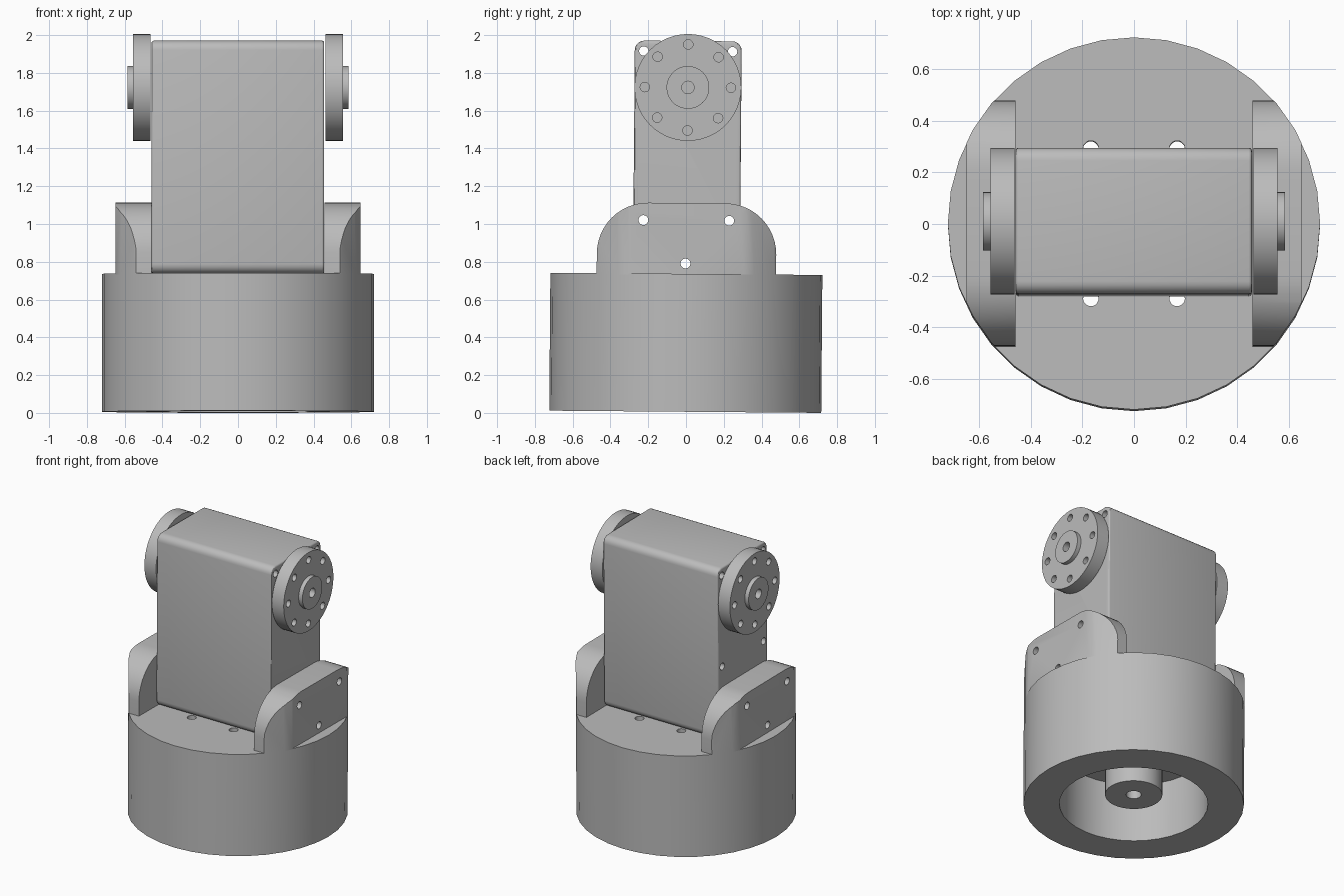
import bpy, bmesh, math
from mathutils import Matrix, Vector

if "Cube" in bpy.data.objects:
    bpy.data.objects.remove(bpy.data.objects["Cube"], do_unlink=True)

GREY = (0.5, 0.5, 0.5, 1)
mat = bpy.data.materials.new("plain grey")
mat.use_nodes = True
mat.diffuse_color = GREY
mat.node_tree.nodes["Principled BSDF"].inputs["Base Color"].default_value = GREY

parts = []
BASE_R, BASE_H = 0.72, 0.73
AXLE_Z = 1.717


def finish(bm, name):
    """Turn a bmesh into a named object."""
    bmesh.ops.recalc_face_normals(bm, faces=bm.faces)
    mesh = bpy.data.meshes.new(name)
    bm.to_mesh(mesh)
    bm.free()
    mesh.materials.append(mat)
    obj = bpy.data.objects.new(name, mesh)
    bpy.context.collection.objects.link(obj)
    return obj


def lathe(name, profile, steps=36):
    """Revolve (radius, height) points around z."""
    bm = bmesh.new()
    verts = [bm.verts.new((r, 0, z)) for r, z in profile]
    edges = [bm.edges.new(pair) for pair in zip(verts, verts[1:])]
    bmesh.ops.spin(bm, geom=verts + edges, axis=(0, 0, 1), cent=(0, 0, 0),
                   angle=math.tau, steps=steps)
    bmesh.ops.remove_doubles(bm, verts=bm.verts, dist=1e-4)
    return finish(bm, name)


def rounded_slab(name, outline, x0, x1, bevel=0):
    """Extrude a (y, z) outline from x0 to x1, softening both end rims."""
    bm = bmesh.new()
    face = bm.faces.new([bm.verts.new((x0, y, z)) for y, z in outline])
    ext = bmesh.ops.extrude_face_region(bm, geom=[face])["geom"]
    moved = [v for v in ext if isinstance(v, bmesh.types.BMVert)]
    bmesh.ops.translate(bm, verts=moved, vec=(x1 - x0, 0, 0))
    if not any(len(f.verts) == len(outline) and f is face for f in bm.faces):
        bm.faces.new([v for v in bm.verts if v not in moved])
    if bevel:
        rims = [e for e in bm.edges if abs(e.verts[0].co.x - e.verts[1].co.x) < 1e-5]
        bmesh.ops.bevel(bm, geom=rims, offset=bevel, segments=3, profile=0.5, affect='EDGES')
    return finish(bm, name)


def arc(cy, cz, r, start, end, steps):
    angles = [math.radians(start + (end - start) * i / steps) for i in range(steps + 1)]
    return [(cy + r * math.cos(a), cz + r * math.sin(a)) for a in angles]


def rod(bm, centre, radius, length, axis="X", segments=20):
    """Add a cylinder along x or z to a bmesh."""
    turn = Matrix.Rotation(math.pi / 2, 4, 'Y') if axis == "X" else Matrix()
    bmesh.ops.create_cone(bm, cap_ends=True, segments=segments, radius1=radius, radius2=radius,
                          depth=length, matrix=Matrix.Translation(centre) @ turn)


def rods(name, specs, axis="X", segments=20):
    bm = bmesh.new()
    for centre, radius, length in specs:
        rod(bm, centre, radius, length, axis, segments)
    return finish(bm, name)


def boolean(obj, cutter, operation='DIFFERENCE'):
    """Apply a boolean and throw the cutter away."""
    cutter.hide_render = True
    mod = obj.modifiers.new("cut", 'BOOLEAN')
    mod.operation, mod.object, mod.solver = operation, cutter, 'EXACT'
    graph = bpy.context.evaluated_depsgraph_get()
    graph.update()
    mesh = bpy.data.meshes.new_from_object(obj.evaluated_get(graph))
    obj.modifiers.clear()
    obj.data = mesh
    bpy.data.objects.remove(cutter, do_unlink=True)


# Round base, hollow underneath with a central drilled shaft
base = lathe("round_base", [(0, BASE_H), (BASE_R, BASE_H), (BASE_R, 0), (0.485, 0),
                            (0.485, 0.42), (0.187, 0.42), (0.187, 0.07),
                            (0.05, 0.07), (0.05, 0.4), (0, 0.4)])
boolean(base, rods("base_holes", [((sx * 0.167, sy * 0.29, 0.6), 0.03, 0.6)
                                  for sx in (-1, 1) for sy in (-1, 1)], "Z"))
parts.append(base)

# Holes running sideways through the brackets and the housing
side_holes = [((0, y, z), 0.026, 3) for y, z in ((-0.23, 1.013), (0.225, 1.013), (-0.005, 0.785))]

# Motor housing with rounded long edges
W, LOW, TOP, R = 0.283, BASE_H, 1.963, 0.05
outline = (arc(W - R, TOP - R, R, 0, 90, 5) + arc(R - W, TOP - R, R, 90, 180, 5)
           + arc(R - W, LOW + R, R, 180, 270, 5) + arc(W - R, LOW + R, R, 270, 360, 5))
housing = rounded_slab("motor_housing", outline, -0.458, 0.456, 0.012)
corner_holes = [((0, s * 0.235, 1.908), 0.025, 3) for s in (-1, 1)]
blind_holes = [((-0.458, s * 0.235, 1.25), 0.025, 0.12) for s in (-1, 1)]
boolean(housing, rods("housing_holes", side_holes + corner_holes + blind_holes))
parts.append(housing)

# Side brackets, trimmed to the round edge of the base
B, BT, BR = 0.475, 1.105, 0.27
shape = ([(-B, BASE_H - 0.005), (B, BASE_H - 0.005)]
         + arc(B - BR, BT - BR, BR, 0, 90, 12) + arc(BR - B, BT - BR, BR, 90, 180, 12))
for side, label in ((1, "left"), (-1, "right")):
    bracket = rounded_slab(label + "_bracket", shape, *sorted((side * 0.459, side * 0.648)))
    boolean(bracket, rods("trim", [((0, 0, 1), BASE_R, 1)], "Z", 36), 'INTERSECT')
    boolean(bracket, rods("bracket_holes", side_holes))
    parts.append(bracket)

    # Output discs with a raised hub and a ring of bolt holes
    disc = lathe(label + "_disc", [(0, 0.462), (0.283, 0.462), (0.283, 0.555), (0.113, 0.555),
                                   (0.113, 0.585), (0.033, 0.585), (0.033, 0.48), (0, 0.48)], 48)
    disc.data.transform(Matrix.Translation((0, 0, AXLE_Z))
                        @ Matrix.Rotation(side * math.pi / 2, 4, 'Y'))
    ring = [((side * 0.555, 0.228 * math.sin(k * math.pi / 4),
              AXLE_Z + 0.228 * math.cos(k * math.pi / 4)), 0.025, 0.14) for k in range(8)]
    boolean(disc, rods("bolt_holes", ring))
    parts.append(disc)

# Whole assembly leans back very slightly
lean = Matrix.Translation((0, -0.004, 0.006)) @ Matrix.Rotation(math.radians(-0.47), 4, 'X')
bpy.ops.object.select_all(action='DESELECT')
for part in parts:
    part.data.transform(lean)
    part.select_set(True)
bpy.context.view_layer.objects.active = parts[0]
bpy.ops.object.shade_smooth_by_angle(angle=math.radians(30))
